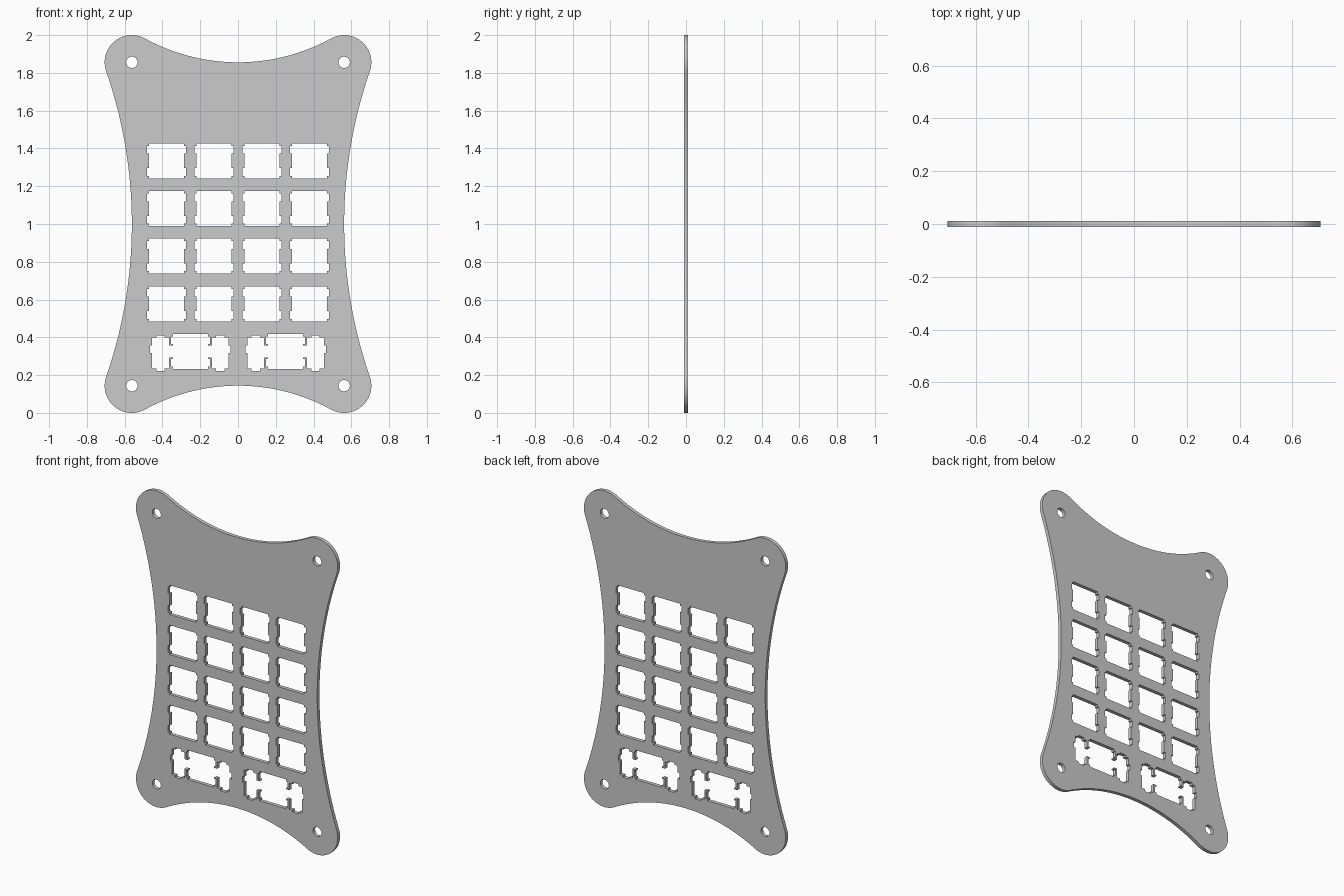
import bpy, bmesh
from math import sin, cos, pi, atan2, hypot

if "Cube" in bpy.data.objects:
    bpy.data.objects.remove(bpy.data.objects["Cube"])

THICK = 0.023
CX, CZ, R = 0.562, 0.856, 0.144      # corner centre (from plate centre) and radius
U = 0.2525                           # key pitch
MM = U / 19.05                       # key cutouts are laid out in millimetres
MID = 1.0

curve = bpy.data.curves.new("keypad_plate", 'CURVE')
curve.dimensions = '2D'
curve.fill_mode = 'BOTH'
curve.extrude = THICK / 2


def add_loop(pts):
    s = curve.splines.new('POLY')
    s.points.add(len(pts) - 1)
    for p, (x, z) in zip(s.points, pts):
        p.co = (x, z, 0, 1)
    s.use_cyclic_u = True


def arc(cx, cz, r, a0, a1, n):
    return [(cx + r * cos(a0 + (a1 - a0) * i / n),
             cz + r * sin(a0 + (a1 - a0) * i / n)) for i in range(n + 1)]


def mirror4(quarter):
    """Close a loop from its +x +z quarter, listed counter-clockwise."""
    half = quarter + [(-x, z) for x, z in reversed(quarter)]
    return half + [(-x, -z) for x, z in half]


def place(pts, cx, cz, k=1.0):
    add_loop([(cx + x * k, cz + z * k) for x, z in pts])


# Outline: concave side and end arcs, tangent to the round corners
rs = (CZ**2 - R**2) / (2 * R)
re = (CX**2 - R**2) / (2 * R)
a_s = atan2(CZ, rs)                  # half sweep of side arc
a_e = atan2(CX, re)                  # half sweep of end arc
side = arc(CX + rs, 0, rs, pi, pi - a_s, 20)
corner = arc(CX, CZ, R, -a_s, pi / 2 + a_e, 32)
end = arc(0, CZ + re, re, -pi / 2 + a_e, -pi / 2, 20)
outline = mirror4(side[1:] + corner[1:-1] + end[:-1])
place(outline, 0, MID)

# Screw holes
for sx in (-1, 1):
    for sz in (-1, 1):
        add_loop(arc(sx * CX, MID + sz * CZ, 0.03, 0, 2 * pi * 31 / 32, 31))

# Single key cutouts with side clip notches
key = mirror4([(7, 2.9), (7.8, 2.9), (7.8, 6), (7, 6), (7, 7)])
for row in range(4):
    for col in range(4):
        place(key, (col - 1.5) * U, 0.577 + row * U, MM)

# Double-width cutouts: key opening joined to a stabiliser slot each side
right = [(7, -7), (7, -6), (7.8, -6), (7.8, -2.9), (7, -2.9), (7, -2.3),
         (8.575, -2.3), (8.575, -6.77), (10.3, -6.77), (10.3, -7.75),
         (13.6, -7.75), (13.6, -6.77), (15.225, -6.77), (15.225, -0.5),
         (16.1, -0.5), (16.1, 2.3), (15.225, 2.3), (15.225, 5.53),
         (13.6, 5.53), (13.6, 6.45), (10.3, 6.45), (10.3, 5.53),
         (8.575, 5.53), (8.575, 2.3), (7, 2.3), (7, 2.9), (7.8, 2.9),
         (7.8, 6), (7, 6), (7, 7)]
double = right + [(-x, z) for x, z in reversed(right)]
for sx in (-1, 1):
    place(double, sx * U, 0.325, MM)

# Fill and extrude to a clean mesh standing upright
plate = bpy.data.objects.new("keypad_plate", curve)
bpy.context.collection.objects.link(plate)
plate.rotation_euler = (pi / 2, 0, 0)
bpy.context.view_layer.objects.active = plate
plate.select_set(True)
bpy.ops.object.convert(target='MESH')
plate = bpy.context.object
bpy.ops.object.transform_apply(location=False, rotation=True, scale=False)
bm = bmesh.new()
bm.from_mesh(plate.data)
bmesh.ops.remove_doubles(bm, verts=bm.verts, dist=1e-5)
bmesh.ops.recalc_face_normals(bm, faces=bm.faces)
bm.to_mesh(plate.data)
bm.free()
bpy.ops.object.shade_smooth_by_angle(angle=pi / 6)
